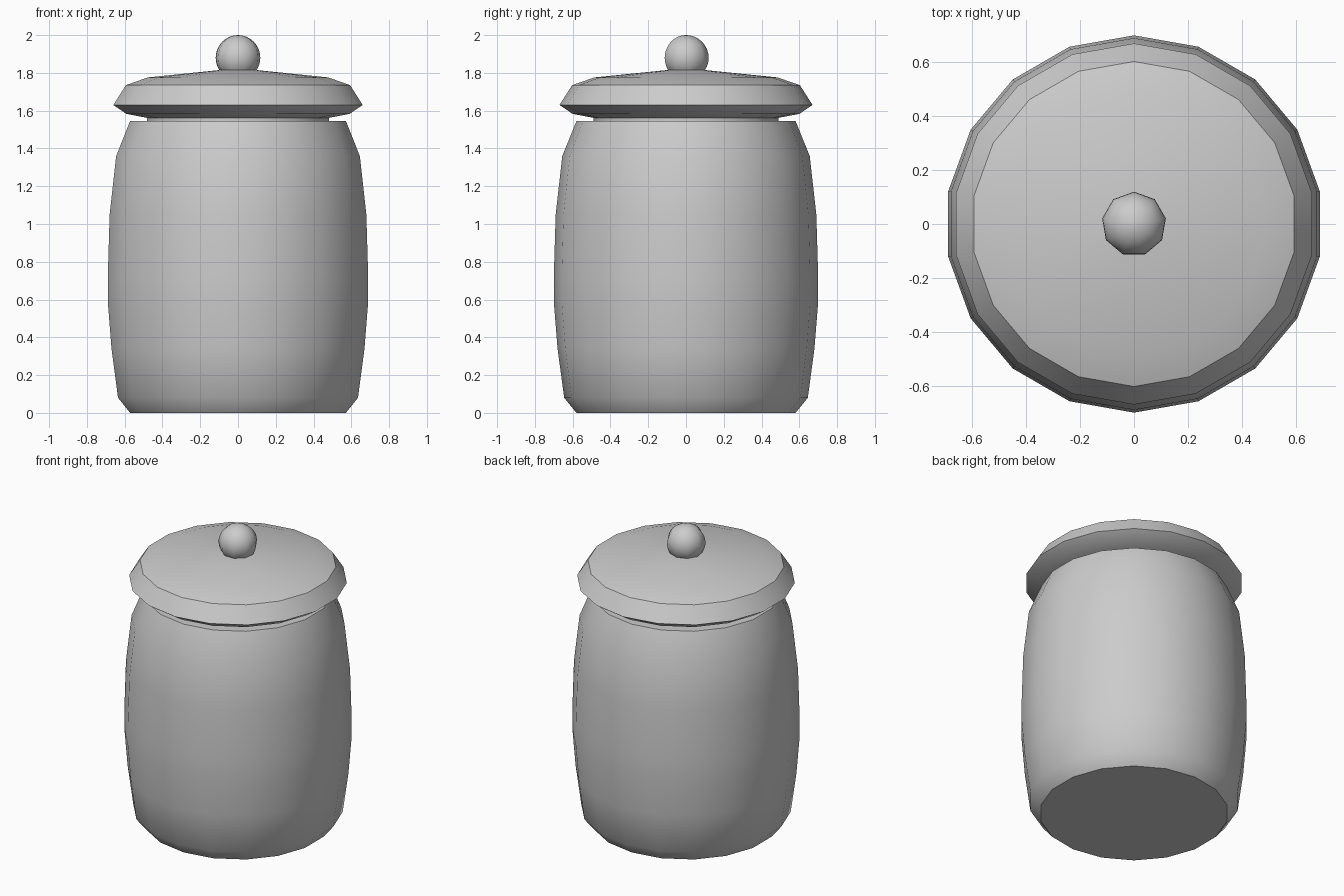
import bpy, bmesh, math

if "Cube" in bpy.data.objects:
    bpy.data.objects.remove(bpy.data.objects["Cube"])


def lathe(name, profile, sides, angle=35):
    """Spin an (r, z) profile around z, with one corner facing +y."""
    bm = bmesh.new()
    rings = []
    for r, z in profile:
        if r < 1e-5:
            rings.append([bm.verts.new((0, 0, z))] * sides)
        else:
            rings.append([bm.verts.new((r * math.sin(2 * math.pi * i / sides),
                                        r * math.cos(2 * math.pi * i / sides), z))
                          for i in range(sides)])
    for a, b in zip(rings, rings[1:]):
        for i in range(sides):
            j = (i + 1) % sides
            bm.faces.new(list(dict.fromkeys((a[i], a[j], b[j], b[i]))))
    bmesh.ops.recalc_face_normals(bm, faces=bm.faces[:])
    mesh = bpy.data.meshes.new(name)
    bm.to_mesh(mesh)
    bm.free()
    obj = bpy.data.objects.new(name, mesh)
    bpy.context.collection.objects.link(obj)
    bpy.ops.object.select_all(action='DESELECT')
    obj.select_set(True)
    bpy.context.view_layer.objects.active = obj
    bpy.ops.object.shade_smooth_by_angle(angle=math.radians(angle))
    return obj


# Bulging jar body with a flat shoulder
lathe("jar_body", [(0, 0), (0.58, 0), (0.645, 0.08), (0.68, 0.34), (0.70, 0.59),
                   (0.70, 0.72), (0.69, 1.05), (0.655, 1.36), (0.58, 1.545),
                   (0.49, 1.545), (0, 1.545)], 18)

# Lid with a short neck seated on the shoulder
lathe("lid", [(0, 1.546), (0.49, 1.546), (0.49, 1.562), (0.60, 1.583), (0.67, 1.63),
              (0.603, 1.735), (0.485, 1.776), (0.11, 1.814), (0, 1.818)], 18)

# Round knob, nine sided, sunk slightly into the lid
R, STEPS = 0.12, 16
lathe("knob", [(R * math.sin(math.pi * i / STEPS), 1.88 + R * math.cos(math.pi * i / STEPS))
               if 0 < i < STEPS else (0, 1.88 + R * math.cos(math.pi * i / STEPS))
               for i in range(STEPS + 1)], 9, 50)
